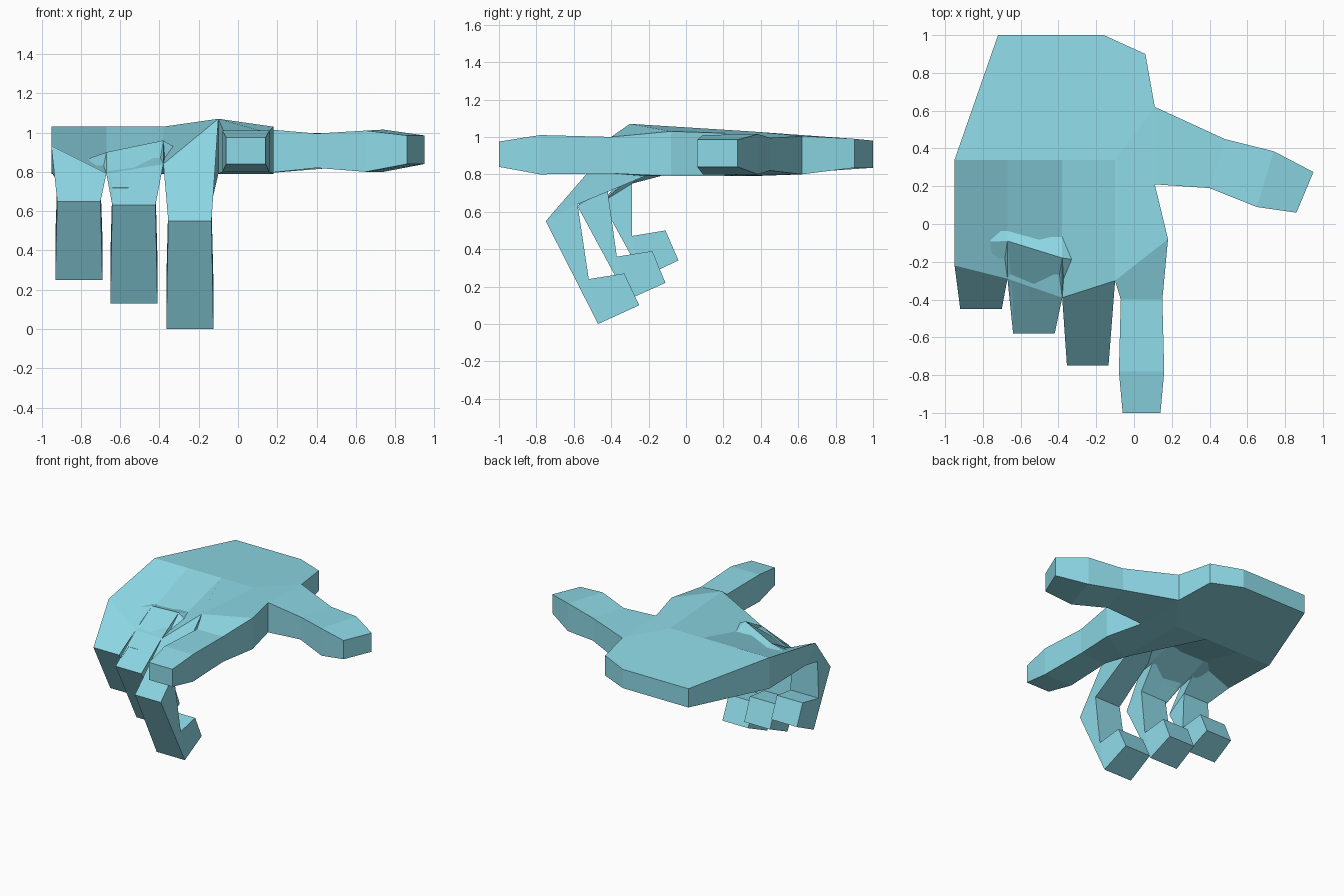
import bpy, bmesh

if "Cube" in bpy.data.objects:
    bpy.data.objects.remove(bpy.data.objects["Cube"])

bm = bmesh.new()


def face(pts):
    bm.faces.new([bm.verts.new(p) for p in pts])


def top(p):
    return (p[0], p[1], p[3])


def low(p):
    return (p[0], p[1], p[2])


def loft(rings):
    """Skin four-point rings and cap the last one."""
    for a, b in zip(rings, rings[1:]):
        for i in range(4):
            j = (i + 1) % 4
            face([a[i], a[j], b[j], b[i]])
    face(rings[-1])


def flat_digit(base, sections):
    """Digit lying flat: each section is a left and right point (x, y, low, top)."""
    loft([base] + [[top(l), top(r), low(r), low(l)] for l, r in sections])


# Palm outline points: x, y, underside z, top z
rim = [(-.95, .34, .79, 1.03), (-.72, 1, .835, .98), (-.16, 1, .835, .98),
       (.06, .90, .835, .99), (.11, .62, .80, 1.005)]
crotch = (.11, .21, .79, 1.02)
index_side = (.18, -.08, .79, 1.03)
row = [(x, .34, .79, 1.03) for x in (-.95, -.67, -.38, -.10)]

# Knuckle line above and finger roots below
knuckles = [(-.95, -.22, .93), (-.67, -.29, .79), (-.38, -.39, .84), (-.10, -.30, 1.07)]
roots = [(-.95, -.10, .80), (-.67, -.09, .90), (-.38, -.18, .96), (-.10, -.22, .79)]

# Palm top and underside
for side, front in ((top, knuckles), (low, roots)):
    face([side(p) for p in rim + row[:0:-1]])
    face([side(rim[-1]), side(crotch), side(index_side), front[3], side(row[3])])
    for i in range(3):
        face([side(row[i]), side(row[i + 1]), front[i + 1], front[i]])

# Palm edge walls
for a, b in zip(rim, rim[1:]):
    face([low(a), low(b), top(b), top(a)])
face([low(crotch), low(index_side), top(index_side), top(crotch)])
face([low(row[0]), top(row[0]), knuckles[0], roots[0]])

# Thumb
flat_digit([top(rim[-1]), top(crotch), low(crotch), low(rim[-1])],
           [((.48, .45, .82, .995), (.40, .19, .82, .995)),
            ((.74, .385, .80, 1.015), (.65, .09, .80, 1.01)),
            ((.95, .275, .84, .985), (.86, .06, .84, .985))])

# Pointing index finger
flat_digit([knuckles[3], top(index_side), low(index_side), roots[3]],
           [((-.07, -.40, .805, 1.0), (.15, -.40, .805, 1.0)),
            ((-.08, -.78, .80, 1.01), (.16, -.78, .80, 1.01)),
            ((-.06, -1, .84, .975), (.14, -1, .84, .975))])

# Curled fingers: centre x, then outer and inner (y, z) at each joint
curled = [(-.81, [((-.45, .65), (-.29, .75)), ((-.23, .25), (-.29, .47)), ((-.04, .34), (-.11, .50))]),
          (-.53, [((-.58, .63), (-.42, .72)), ((-.31, .13), (-.37, .36)), ((-.11, .22), (-.18, .39))]),
          (-.245, [((-.75, .55), (-.58, .64)), ((-.47, 0), (-.52, .24)), ((-.25, .10), (-.33, .27))])]
for i, (x, joints) in enumerate(curled):
    rings = [[knuckles[i], knuckles[i + 1], roots[i + 1], roots[i]]]
    for (o, n), w in zip(joints, (.11, .12, .11)):
        rings.append([(x - w, *o), (x + w, *o), (x + w, *n), (x - w, *n)])
    loft(rings)

bmesh.ops.remove_doubles(bm, verts=bm.verts, dist=.0005)
bmesh.ops.recalc_face_normals(bm, faces=bm.faces)

mesh = bpy.data.meshes.new("pointing_hand")
bm.to_mesh(mesh)
bm.free()
hand = bpy.data.objects.new("pointing_hand", mesh)
bpy.context.collection.objects.link(hand)
mat = bpy.data.materials.new("light_blue")
mat.diffuse_color = (.27, .70, .80, 1)
mat.use_nodes = True
mat.node_tree.nodes["Principled BSDF"].inputs["Base Color"].default_value = mat.diffuse_color
mesh.materials.append(mat)
